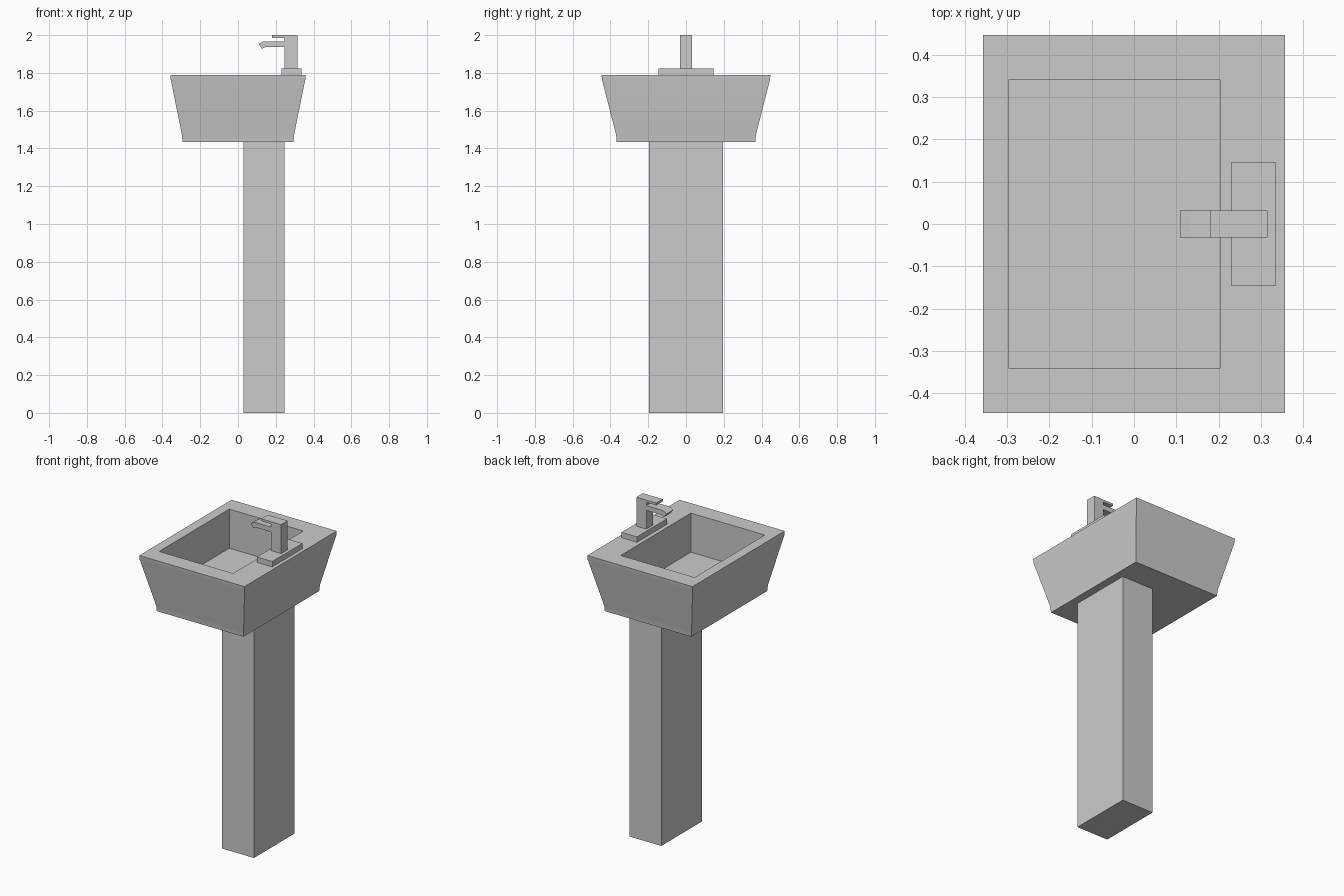
import bpy, bmesh

if "Cube" in bpy.data.objects:
    bpy.data.objects.remove(bpy.data.objects["Cube"])


def finish(name, bm):
    bmesh.ops.recalc_face_normals(bm, faces=bm.faces)
    mesh = bpy.data.meshes.new(name)
    bm.to_mesh(mesh)
    bm.free()
    obj = bpy.data.objects.new(name, mesh)
    bpy.context.collection.objects.link(obj)
    return obj


def loft(name, rings):
    """Stack of rectangles (x0, x1, half_y, z), capped at both ends."""
    bm = bmesh.new()
    loops = [[bm.verts.new(p) for p in ((x0, -y, z), (x1, -y, z), (x1, y, z), (x0, y, z))]
             for x0, x1, y, z in rings]
    for a, b in zip(loops, loops[1:]):
        for i in range(4):
            j = (i + 1) % 4
            bm.faces.new((a[i], a[j], b[j], b[i]))
    bm.faces.new(loops[0])
    bm.faces.new(loops[-1])
    return finish(name, bm)


def box(name, x0, x1, half_y, z0, z1):
    return loft(name, [(x0, x1, half_y, z0), (x0, x1, half_y, z1)])


def extrude_xz(name, profile, half_y):
    """Side profile in x/z extruded along y."""
    bm = bmesh.new()
    face = bm.faces.new([bm.verts.new((x, -half_y, z)) for x, z in profile])
    new = bmesh.ops.extrude_face_region(bm, geom=[face])["geom"]
    bmesh.ops.translate(bm, vec=(0, 2 * half_y, 0),
                        verts=[v for v in new if isinstance(v, bmesh.types.BMVert)])
    return finish(name, bm)


# Pedestal
box("pedestal", 0.03, 0.246, 0.196, 0, 1.435)

# Basin: flared outside, flat rim, straight-walled bowl
basin = loft("basin", [
    (-0.294, 0.294, 0.367, 1.435),
    (-0.297, 0.297, 0.37, 1.472),
    (-0.356, 0.356, 0.445, 1.765),
    (-0.357, 0.357, 0.447, 1.79),
    (-0.297, 0.205, 0.34, 1.79),
    (-0.297, 0.205, 0.34, 1.55),
])
bpy.context.view_layer.objects.active = basin
basin.select_set(True)
bpy.ops.object.shade_smooth_by_angle()

# Tap: base plate, column, lever and spout with a drooping tip
box("tap_base", 0.23, 0.335, 0.146, 1.79, 1.823)
box("tap_column", 0.247, 0.315, 0.032, 1.823, 1.986)
box("tap_lever", 0.18, 0.315, 0.032, 1.986, 2.0)
extrude_xz("tap_spout", [(0.25, 1.967), (0.135, 1.967), (0.109, 1.953),
                         (0.127, 1.928), (0.145, 1.937), (0.25, 1.937)], 0.032)
